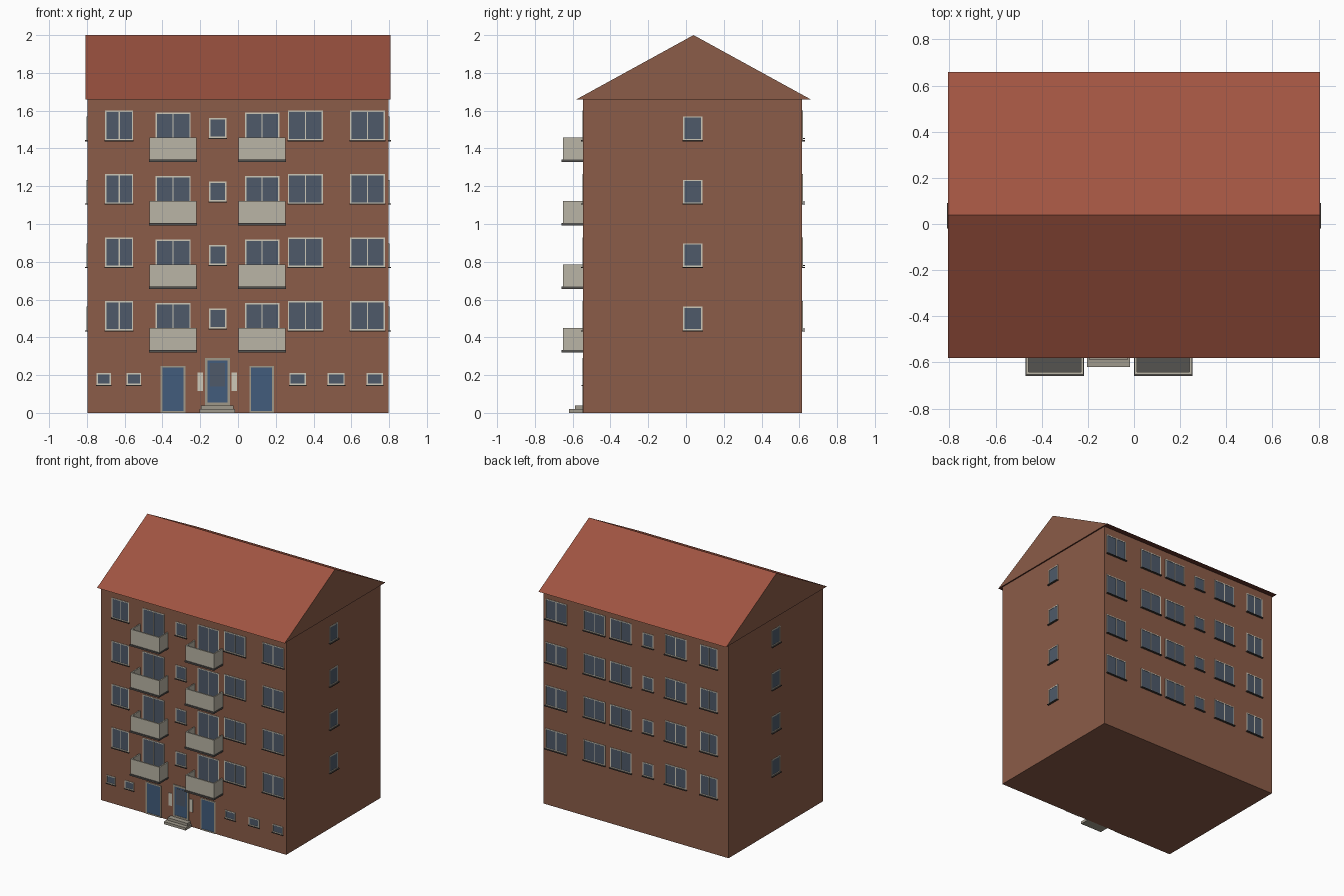
import bpy, bmesh
from mathutils import Matrix, Vector

if "Cube" in bpy.data.objects:
    bpy.data.objects.remove(bpy.data.objects["Cube"])

def material(name, rgb):
    m = bpy.data.materials.new(name)
    lin = [(c / 255 / 12.92) if c < 10 else ((c / 255 + 0.055) / 1.055) ** 2.4 for c in rgb]
    m.diffuse_color = (*lin, 1)
    m.use_nodes = True
    m.node_tree.nodes["Principled BSDF"].inputs["Base Color"].default_value = m.diffuse_color
    return m

BRICK = material("brick", (139, 92, 72))
ROOF = material("roof_tile", (160, 84, 65))
SOFFIT = material("soffit", (98, 50, 40))
FRAME = material("frame", (205, 200, 185))
GLASS = material("glass", (78, 90, 106))
SILL = material("sill", (72, 66, 62))
PANEL = material("balcony_panel", (186, 181, 166))
SLAB = material("slab", (85, 83, 80))
DOOR = material("door_blue", (66, 92, 124))
TRIM = material("door_trim", (160, 152, 136))
STONE = material("stone", (160, 154, 140))

X0, YF, YB = 0.797, -0.545, 0.615
FLOORS = [0.336 * i for i in range(4)]

def build(name, boxes, matrix=Matrix()):
    """One object from (x0, x1, y0, y1, z0, z1, material) boxes."""
    bm = bmesh.new()
    mats = []
    for x0, x1, y0, y1, z0, z1, mat in boxes:
        if mat not in mats:
            mats.append(mat)
        m = Matrix.Translation(((x0 + x1) / 2, (y0 + y1) / 2, (z0 + z1) / 2))
        m = m @ Matrix.Diagonal((x1 - x0, y1 - y0, z1 - z0, 1))
        verts = bmesh.ops.create_cube(bm, size=1, matrix=m)["verts"]
        for f in {f for v in verts for f in v.link_faces}:
            f.material_index = mats.index(mat)
    bm.transform(matrix)
    me = bpy.data.meshes.new(name)
    bm.to_mesh(me)
    bm.free()
    for mat in mats:
        me.materials.append(mat)
    ob = bpy.data.objects.new(name, me)
    bpy.context.collection.objects.link(ob)
    return ob

def window(x0, x1, z0, z1, panes=1, sill=0.014, t=0.007, fill=GLASS, trim=FRAME):
    """Frame, glass and sill in wall space: the wall is y = 0, outside is -y."""
    p, b = -0.004, 0.01
    out = [(x0, x0 + t, p, b, z0, z1, trim), (x1 - t, x1, p, b, z0, z1, trim),
           (x0 + t, x1 - t, p, b, z1 - t, z1, trim), (x0 + t, x1 - t, p, b, z0, z0 + t, trim),
           (x0 + t, x1 - t, -0.0015, b, z0 + t, z1 - t, fill)]
    for i in range(1, panes):
        c = x0 + (x1 - x0) * i / panes
        out.append((c - 0.003, c + 0.003, p, b, z0 + t, z1 - t, trim))
    if sill:
        out.append((x0 - 0.003, x1 + 0.003, -sill, b, z0 - 0.006, z0, SILL))
    return out

def wall(angle, pos):
    return Matrix.Translation(pos) @ Matrix.Rotation(angle, 4, "Z")

PI = 3.14159265
FRONT = wall(0, (0, YF, 0))
BACK = wall(PI, (0, YB, 0))
RIGHT = wall(PI / 2, (X0, 0, 0))
LEFT = wall(-PI / 2, (-X0, 0, 0))

# Main block
build("building_body", [(-X0, X0, YF, YB, 0, 1.66, BRICK)])

# Roof: a closed prism with brick gable ends
bm = bmesh.new()
ends = [[bm.verts.new((x, y, z)) for y, z in ((-0.58, 1.66), (0.66, 1.66), (0.04, 2.0))]
        for x in (-0.807, 0.807)]
for e in ends:
    bm.faces.new(e)
for i in range(3):
    j = (i + 1) % 3
    f = bm.faces.new((ends[0][i], ends[0][j], ends[1][j], ends[1][i]))
    f.material_index = 2 if i == 0 else 1
bmesh.ops.recalc_face_normals(bm, faces=bm.faces)
me = bpy.data.meshes.new("roof")
bm.to_mesh(me)
bm.free()
for m in (BRICK, ROOF, SOFFIT):
    me.materials.append(m)
bpy.context.collection.objects.link(bpy.data.objects.new("roof", me))

# Upper floors
WIDE = [(-0.703, -0.555), (0.264, 0.449), (0.594, 0.777)]
BAYS = [(-0.436, -0.251), (0.037, 0.219)]
BALCONIES = [(-0.468, -0.22), (0.003, 0.251)]
for n, dz in enumerate(FLOORS, 1):
    front, back = [], []
    for a, b in WIDE:
        front += window(a, b, 0.436 + dz, 0.592 + dz, 2, sill=0.01)
    front += window(-0.153, -0.061, 0.448 + dz, 0.553 + dz, sill=0.01)
    for a, b in BAYS:
        front += window(a, b, 0.335 + dz, 0.582 + dz, 2, sill=0)
    for a, b in WIDE + BAYS:
        back += window(-b, -a, 0.436 + dz, 0.592 + dz, 2)
    back += window(0.061, 0.153, 0.448 + dz, 0.553 + dz)
    build(f"front_windows_{n}", front, FRONT)
    build(f"back_windows_{n}", back, BACK)
    build(f"right_window_{n}", window(-0.016, 0.087, 0.436 + dz, 0.562 + dz), RIGHT)
    build(f"left_window_{n}", window(-0.087, 0.016, 0.436 + dz, 0.562 + dz), LEFT)

    # Balconies: slab with three parapet panels
    for side, (a, b) in zip(("left", "right"), BALCONIES):
        lo, hi, t = 0.333 + dz, 0.449 + dz, 0.01
        build(f"balcony_{side}_{n}", [
            (a - 0.003, b + 0.003, -0.66, YF, 0.321 + dz, lo, SLAB),
            (a, b, -0.652, -0.652 + t, lo, hi, PANEL),
            (a, a + t, -0.652 + t, YF, lo, hi, PANEL),
            (b - t, b, -0.652 + t, YF, lo, hi, PANEL)])

# Basement windows
for n, (a, b) in enumerate([(-0.748, -0.672), (-0.59, -0.513), (0.272, 0.36),
                            (0.475, 0.565), (0.68, 0.768)], 1):
    build(f"basement_window_{n}", window(a, b, 0.148, 0.21, sill=0.008), FRONT)

# Side doors and raised entrance door
for side, a, b in (("left", -0.41, -0.278), ("right", 0.06, 0.19)):
    build(f"door_{side}", window(a, b, 0, 0.249, sill=0, t=0.01, fill=DOOR, trim=TRIM), FRONT)
entrance = window(-0.176, -0.042, 0.04, 0.291, sill=0, t=0.014, fill=DOOR, trim=TRIM)
entrance.append((-0.148, -0.07, -0.003, 0.01, 0.14, 0.265, GLASS))
build("entrance_door", entrance, FRONT)

# Panels beside the entrance, then the steps
for side, a in (("left", -0.214), ("right", -0.034)):
    build(f"entrance_panel_{side}", [(a, a + 0.029, -0.004, 0.01, 0.117, 0.214, FRAME)], FRONT)
build("entrance_steps", [(-0.203, -0.017, -0.62, YF, 0, 0.02, STONE),
                         (-0.195, -0.025, -0.587, YF, 0.02, 0.04, STONE)])
